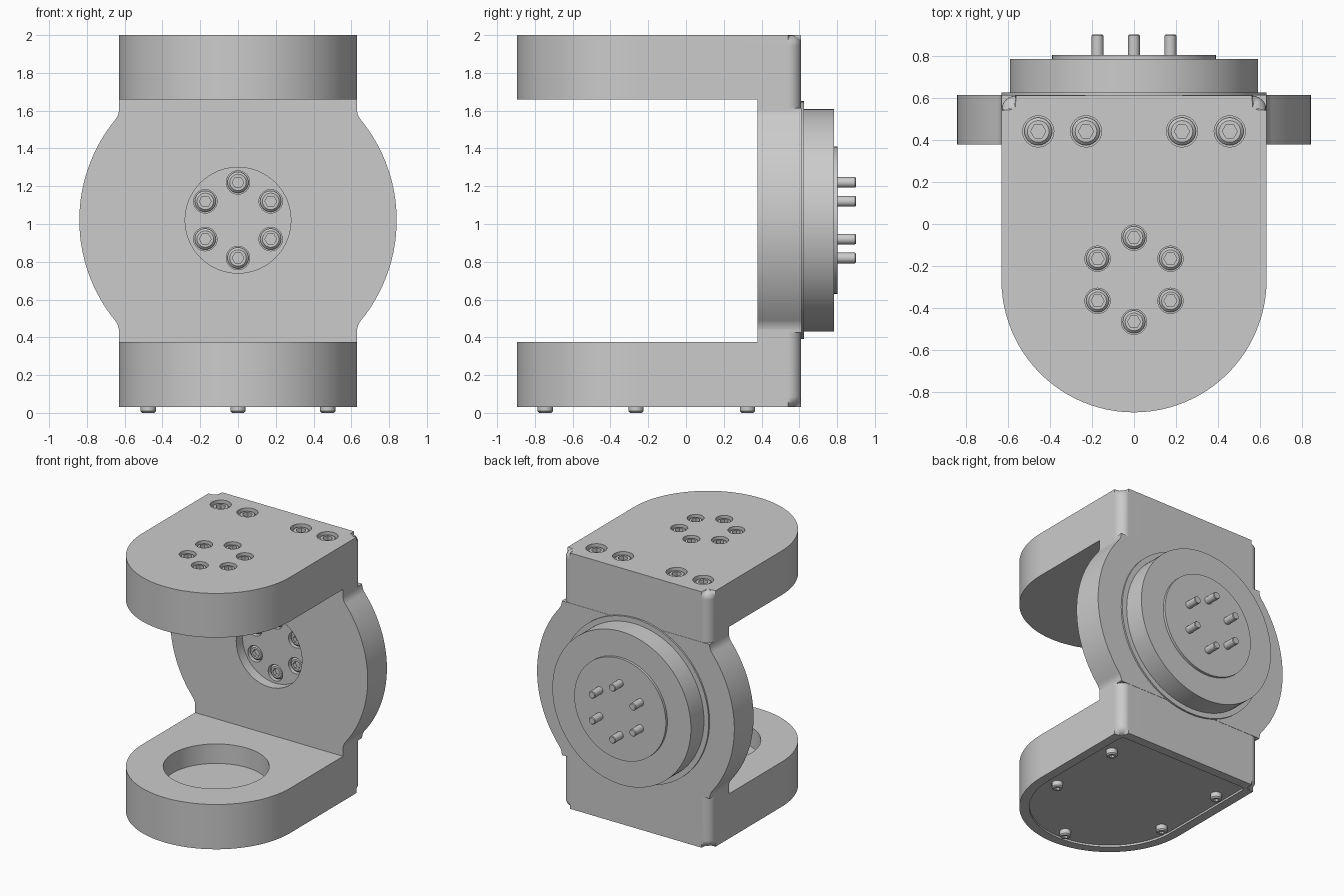
import bpy, bmesh
from math import sin, cos, pi, radians, atan2, sqrt
from mathutils import Matrix

if "Cube" in bpy.data.objects:
    bpy.data.objects.remove(bpy.data.objects["Cube"])

UP = Matrix.Identity(4)
BACK = Matrix.Rotation(pi / 2, 4, 'X')   # local (x, y, z) -> world (x, -z, y)
DOWN = Matrix.Rotation(pi, 4, 'X')
ZC = 1.02                                # height of the rear flange axis
YC = -0.265                              # centre of the rounded arm ends


def arc(cx, cy, r, a0, a1, n):
    return [(cx + r * cos(radians(a0 + (a1 - a0) * i / n)),
             cy + r * sin(radians(a0 + (a1 - a0) * i / n))) for i in range(n + 1)]


def circle(cx, cy, r, n=64):
    return arc(cx, cy, r, 0, 360, n)[:-1]


def ring_of_six(cx, cy, r=0.2):
    return arc(cx, cy, r, 90, 390, 5)


def loft(bm, rings):
    """Closed solid through rings of equal point counts; each ring = (points, z)."""
    vs = [[bm.verts.new((x, y, z)) for x, y in pts] for pts, z in rings]
    for a, b in zip(vs, vs[1:]):
        for i in range(len(a)):
            j = (i + 1) % len(a)
            bm.faces.new((a[i], a[j], b[j], b[i]))
    bm.faces.new(vs[0][::-1])
    bm.faces.new(vs[-1])


def prism(bm, pts, z0, z1):
    loft(bm, [(pts, z0), (pts, z1)])


def make(name, bm, matrix=UP):
    bm.transform(matrix)
    bmesh.ops.recalc_face_normals(bm, faces=bm.faces)
    me = bpy.data.meshes.new(name)
    bm.to_mesh(me)
    bm.free()
    ob = bpy.data.objects.new(name, me)
    bpy.context.collection.objects.link(ob)
    return ob


def activate(ob):
    bpy.ops.object.select_all(action='DESELECT')
    ob.select_set(True)
    bpy.context.view_layer.objects.active = ob


def smooth(ob):
    activate(ob)
    bpy.ops.object.shade_smooth_by_angle(angle=radians(32))
    m = ob.modifiers.new("weighted", 'WEIGHTED_NORMAL')
    m.keep_sharp = True


def boolean(ob, bm, op, matrix=UP):
    tool = make("helper", bm, matrix)
    tool.hide_render = True
    m = ob.modifiers.new("bool", 'BOOLEAN')
    m.operation, m.solver, m.object = op, 'EXACT', tool
    activate(ob)
    bpy.ops.object.modifier_apply(modifier=m.name)
    bpy.data.objects.remove(tool)


def arm_outline(w, back, rc):
    return (arc(0, YC, w, 180, 360, 48) + arc(w - rc, back - rc, rc, 0, 90, 6)
            + arc(-w + rc, back - rc, rc, 90, 180, 6))


def bolts(name, places, r, hexr, z_top, depth, matrix):
    """Socket-head bolts, with chamfered rim and hexagonal recess."""
    bm = bmesh.new()
    n = 24
    for cx, cy in places:
        hexagon = []
        for i in range(n):
            a = 2 * pi * i / n
            q = hexr * cos(pi / 6) / cos(a % (pi / 3) - pi / 6)
            hexagon.append((cx + q * cos(a), cy + q * sin(a)))
        loft(bm, [(circle(cx, cy, r, n), z_top - depth),
                  (circle(cx, cy, r, n), z_top - r * 0.22),
                  (circle(cx, cy, r * 0.78, n), z_top),
                  (hexagon, z_top), (hexagon, z_top - r * 0.5)])
    smooth(make(name, bm, matrix))


# Main bracket: full-height rounded block with filleted rims
bm = bmesh.new()
prism(bm, arm_outline(0.63, 0.61, 0.07), 0.03, 2.0)
rims = [e for e in bm.edges if abs(e.verts[0].co.z - e.verts[1].co.z) < 1e-4]
bmesh.ops.bevel(bm, geom=rims, offset=0.055, segments=5, profile=0.5, affect='EDGES')
body = make("bracket_body", bm)

# Round back plate, blended into the straight sides
R, F = 0.84, 0.1
fx = 0.629 + F
fz = sqrt((R + F) ** 2 - fx ** 2)
phi = atan2(fz, fx) * 180 / pi
side = arc(fx, ZC + fz, F, 180, 180 + phi, 8)[:-1] + arc(0, ZC, R, phi, -phi, 32)
side += [(x, 2 * ZC - z) for x, z in side[:8][::-1]]
bm = bmesh.new()
prism(bm, side + [(-x, z) for x, z in side[::-1]], -0.612, -0.3)
boolean(body, bm, 'UNION', BACK)

# Opening between the two arms
bm = bmesh.new()
prism(bm, [(-1, -1.2), (1, -1.2), (1, 0.378), (-1, 0.378)], 0.375, 1.66)
boolean(body, bm, 'DIFFERENCE')

# Bolt positions
small = ring_of_six(0, YC)
large = [(s * x, 0.44) for s in (-1, 1) for x in (0.228, 0.455)]
rear = ring_of_six(0, ZC)

# Counterbores on top, lower bearing seat, underside cover recess
bm = bmesh.new()
for x, y in small:
    prism(bm, circle(x, y, 0.06, 32), 1.95, 2.1)
for x, y in large:
    prism(bm, circle(x, y, 0.074, 32), 1.95, 2.1)
prism(bm, circle(0, YC, 0.37), 0.225, 0.5)
prism(bm, arm_outline(0.56, 0.54, 0.04), -0.1, 0.045)
boolean(body, bm, 'DIFFERENCE')

# Round recess in the back plate, then its counterbores
bm = bmesh.new()
prism(bm, circle(0, ZC, 0.28), -0.455, -0.3)
boolean(body, bm, 'DIFFERENCE', BACK)
bm = bmesh.new()
for x, z in rear:
    prism(bm, circle(x, z, 0.062, 32), -0.495, -0.42)
boolean(body, bm, 'DIFFERENCE', BACK)
smooth(body)

# Bolts and cover screws
bolts("top_small_bolts", small, 0.054, 0.031, 1.985, 0.045, UP)
bolts("top_large_bolts", large, 0.066, 0.036, 1.985, 0.045, UP)
bolts("recess_bolts", rear, 0.056, 0.031, -0.465, 0.04, BACK)
cover = [(s * 0.475, -y) for s in (-1, 1) for y in (0.325, YC)] + [(0, 0.745)]
bolts("cover_screws", cover, 0.04, 0.018, 0.0, 0.06, DOWN)

# Rear flange: collar, main disc, raised hub
for name, r, y0, y1 in (("flange_collar", 0.63, 0.59, 0.624),
                        ("flange_disc", 0.59, 0.60, 0.783),
                        ("flange_hub", 0.39, 0.77, 0.802)):
    bm = bmesh.new()
    prism(bm, circle(0, ZC, r, 96), -y1, -y0)
    smooth(make(name, bm, BACK))

# Bolt shanks standing out of the hub
bm = bmesh.new()
for x, z in rear:
    loft(bm, [(circle(x, z, 0.024, 20), -0.9), (circle(x, z, 0.028, 20), -0.895),
              (circle(x, z, 0.028, 20), -0.79)])
smooth(make("flange_pins", bm, BACK))
